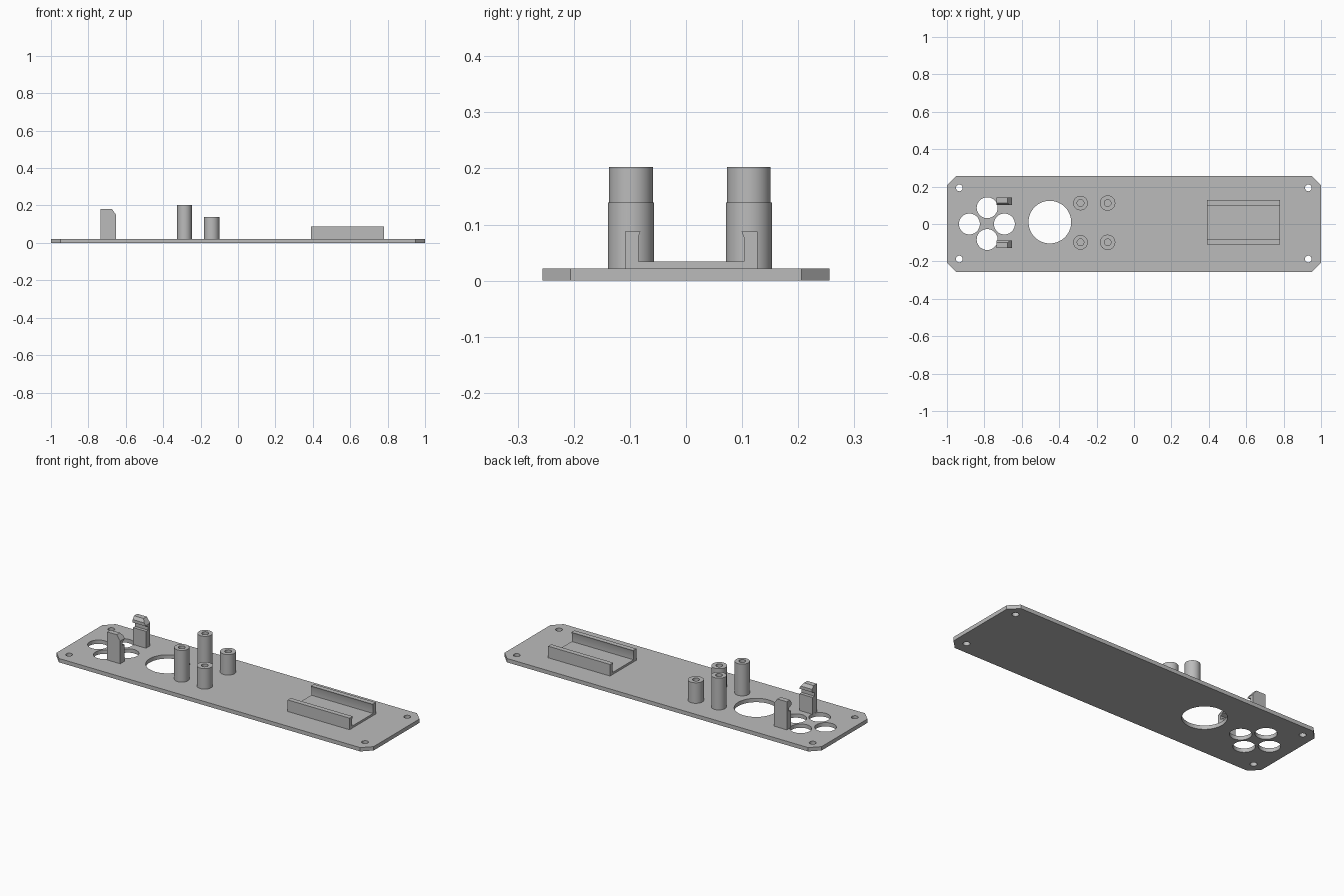
import bpy, bmesh, math
from mathutils import Matrix, Vector

cube = bpy.data.objects.get("Cube")
if cube:
    bpy.data.objects.remove(cube)

grey = bpy.data.materials.new("light grey plastic")
grey.use_nodes = True
COLOUR = (0.5, 0.5, 0.5, 1)
grey.diffuse_color = COLOUR
grey.node_tree.nodes["Principled BSDF"].inputs["Base Color"].default_value = COLOUR

# Local x, y, z become world y, z, x for profiles swept sideways
SIDEWAYS = Matrix(((0, 0, 1, 0), (1, 0, 0, 0), (0, 1, 0, 0), (0, 0, 0, 1)))
MID_Y = 0.007


def circle(x, y, r, n=48):
    return [(x + r * math.cos(math.tau * i / n), y + r * math.sin(math.tau * i / n))
            for i in range(n)]


def extrude(name, loops, low, high, matrix=Matrix(), cut=None):
    """Extrude an outline (first loop) with holes (other loops)."""
    curve = bpy.data.curves.new(name, 'CURVE')
    curve.dimensions = '2D'
    curve.fill_mode = 'BOTH'
    curve.extrude = (high - low) / 2
    for loop in loops:
        spline = curve.splines.new('POLY')
        spline.points.add(len(loop) - 1)
        for point, (x, y) in zip(spline.points, loop):
            point.co = (x, y, 0, 1)
        spline.use_cyclic_u = True
    temp = bpy.data.objects.new(name + " outline", curve)
    bpy.context.collection.objects.link(temp)
    graph = bpy.context.evaluated_depsgraph_get()
    mesh = bpy.data.meshes.new_from_object(temp.evaluated_get(graph))
    bpy.data.objects.remove(temp)
    bpy.data.curves.remove(curve)

    # Weld the caps to the sides and move into place
    bm = bmesh.new()
    bm.from_mesh(mesh)
    bmesh.ops.remove_doubles(bm, verts=bm.verts, dist=0.0002)
    bm.transform(matrix @ Matrix.Translation((0, 0, (low + high) / 2)))
    if cut:
        point, normal = cut
        bmesh.ops.bisect_plane(bm, geom=bm.verts[:] + bm.edges[:] + bm.faces[:],
                               plane_co=point, plane_no=normal, clear_outer=True)
        bmesh.ops.holes_fill(bm, edges=[e for e in bm.edges if e.is_boundary])
    bmesh.ops.recalc_face_normals(bm, faces=bm.faces)
    bm.to_mesh(mesh)
    bm.free()
    mesh.materials.clear()
    mesh.materials.append(grey)
    obj = bpy.data.objects.new(name, mesh)
    bpy.context.collection.objects.link(obj)
    bpy.ops.object.select_all(action='DESELECT')
    obj.select_set(True)
    bpy.context.view_layer.objects.active = obj
    bpy.ops.object.shade_smooth_by_angle(angle=math.radians(30))
    return obj


# Base plate with clipped corners, screw holes, button holes and a large hole
W, D, C, TOP = 1.0, 0.256, 0.05, 0.022
outline = [(W, D - C), (W - C, D), (C - W, D), (-W, D - C),
           (-W, C - D), (C - W, -D), (W - C, -D), (W, C - D)]
holes = [circle(x, y, 0.018, 24) for x in (-0.934, 0.932) for y in (-0.187, 0.193)]
holes += [circle(x, y, 0.056) for x, y in
          ((-0.88, 0), (-0.693, 0), (-0.785, 0.087), (-0.785, -0.083))]
holes.append(circle(-0.45, 0.01, 0.114, 64))
extrude("base_plate", [outline] + holes, 0, TOP)

# Hollow standoffs, a tall pair and a short pair
for label, x, radius, height in (("tall", -0.286, 0.039, 0.203),
                                 ("short", -0.141, 0.041, 0.139)):
    for side, s in (("back", 1), ("front", -1)):
        y = MID_Y + s * 0.105
        extrude(f"{label}_standoff_{side}",
                [circle(x, y, radius), circle(x, y, 0.018, 32)], TOP - 0.001, height)

# Open tray: thin floor and two walls with small inward lips
half = [(0.118, TOP), (0.118, 0.088), (0.09, 0.088), (0.094, 0.078), (0.094, 0.034)]
profile = [(MID_Y + 0.002 + y, z) for y, z in half]
profile += [(MID_Y + 0.002 - y, z) for y, z in reversed(half)]
extrude("tray", [profile], 0.39, 0.78, SIDEWAYS)

# Snap clips with a groove on the inner face and a sloped upper corner
hook = [(0.135, TOP - 0.001), (0.135, 0.182), (0.106, 0.182), (0.094, 0.165),
        (0.094, 0.148), (0.116, 0.14), (0.116, 0.118), (0.097, 0.118),
        (0.097, TOP - 0.001)]
slope = (Vector((-0.675, 0, 0.182)), Vector((0.032, 0, 0.023)).normalized())
for side, s in (("back", 1), ("front", -1)):
    extrude(f"snap_clip_{side}", [[(MID_Y + s * y, z) for y, z in hook]],
            -0.735, -0.653, SIDEWAYS, slope)
